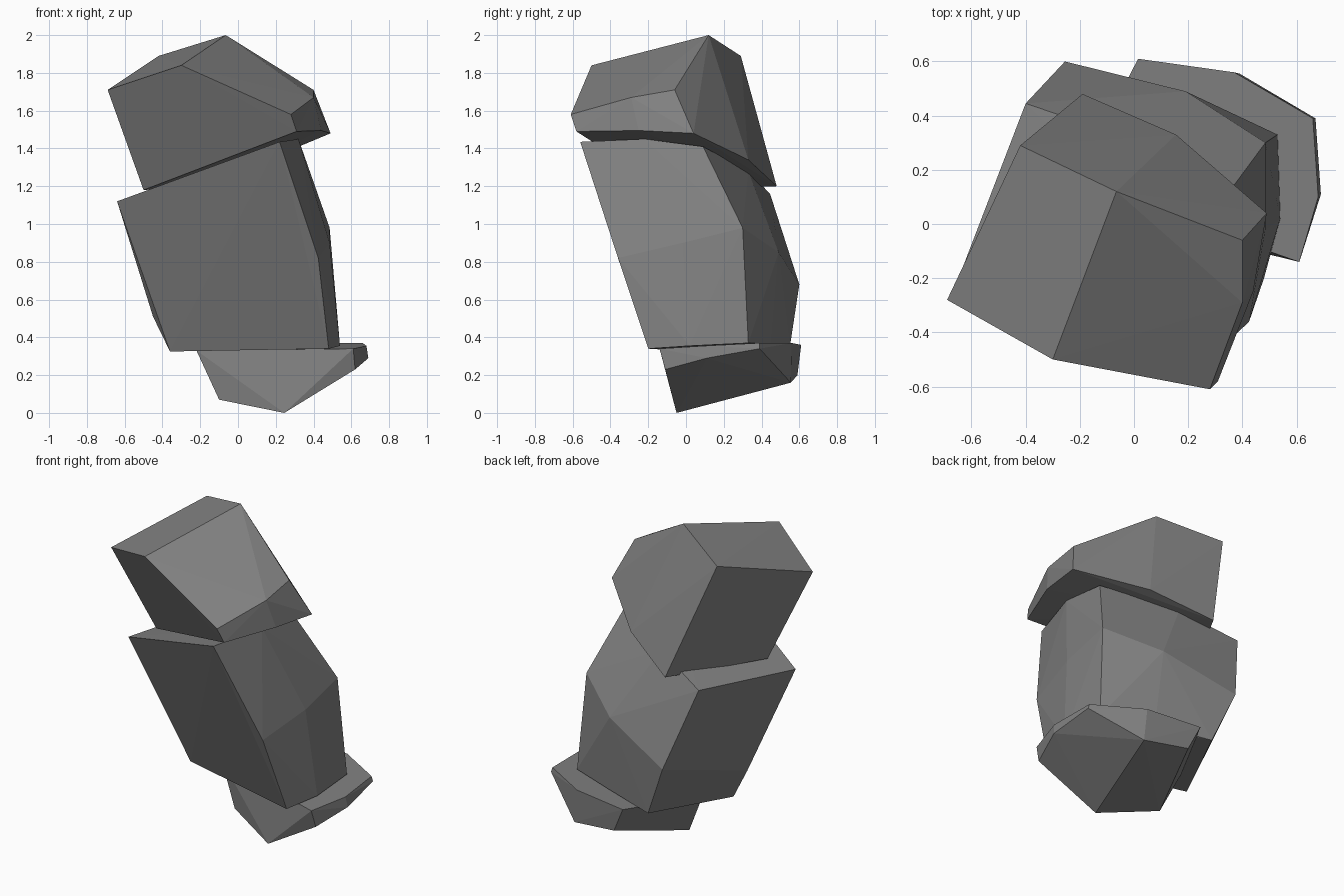
import bpy
import bmesh

# Remove the default object
default_cube = bpy.data.objects.get("Cube")
if default_cube:
    bpy.data.objects.remove(default_cube, do_unlink=True)


def make_material(name, colour):
    material = bpy.data.materials.new(name)
    material.use_nodes = True
    material.diffuse_color = colour
    shader = next(node for node in material.node_tree.nodes
                  if node.type == "BSDF_PRINCIPLED")
    shader.inputs["Base Color"].default_value = colour
    shader.inputs["Roughness"].default_value = 0.9
    return material


def make_boulder(name, material, *rims):
    """Stretch a faceted convex skin around a stack of corner rims."""
    bm = bmesh.new()
    for rim in rims:
        for corner in rim:
            bm.verts.new(corner)
    result = bmesh.ops.convex_hull(bm, input=list(bm.verts))
    # Drop corners that ended up inside the skin
    loose = [v for v in bm.verts if not v.link_faces]
    bmesh.ops.delete(bm, geom=loose, context="VERTS")
    bmesh.ops.recalc_face_normals(bm, faces=list(bm.faces))
    for face in bm.faces:
        face.smooth = False
    mesh = bpy.data.meshes.new(name)
    bm.to_mesh(mesh)
    bm.free()
    mesh.materials.append(material)
    boulder = bpy.data.objects.new(name, mesh)
    bpy.context.collection.objects.link(boulder)
    return boulder


stone = make_material("stone grey", (0.22, 0.22, 0.22, 1))

# Small base stone: pointed underside, side corners, broad upper rim
base_underside = [(.245, -.05, 0), (-.1, .11, .07), (.39, .555, .16), (.09, .59, .2)]
base_sides = [(.62, -.11, .23), (.69, .11, .29), (.67, .39, .34)]
base_rim = [(.61, -.14, .34), (.68, .1, .355), (.66, .39, .37),
            (.37, .56, .37), (.015, .61, .36), (-.22, .15, .33)]
make_boulder("base_stone", stone, base_underside, base_sides, base_rim)

# Tall middle stone: flat foot, bulging waist, sloping top
middle_foot = [(-.36, .04, .325), (.48, -.2, .34), (.54, .02, .355),
               (.53, .33, .37), (.22, .45, .37), (-.12, .55, .35)]
middle_waist = [(-.45, .03, .51), (-.03, -.17, .66), (.425, -.36, .82),
                (.485, -.02, .9), (.485, .3, .98), (.19, .49, .85), (-.255, .6, .68)]
middle_top = [(-.64, -.18, 1.12), (.22, -.56, 1.435), (.32, -.22, 1.45),
              (.33, .09, 1.41), (-.06, .33, 1.28), (-.4, .445, 1.16)]
make_boulder("middle_stone", stone, middle_foot, middle_waist, middle_top)

# Cap stone: overhanging tilted underside, shoulder corners, ridge
cap_underside = [(-.5, -.1, 1.18), (.31, -.58, 1.49), (.44, -.25, 1.495),
                 (.49, .04, 1.48), (.155, .33, 1.34), (-.19, .48, 1.2)]
cap_shoulder = [(-.69, -.28, 1.71), (.28, -.61, 1.58), (.4, -.29, 1.67), (.4, -.06, 1.71)]
cap_ridge = [(-.3, -.5, 1.84), (-.065, .12, 2), (-.42, .29, 1.89)]
make_boulder("cap_stone", stone, cap_underside, cap_shoulder, cap_ridge)
